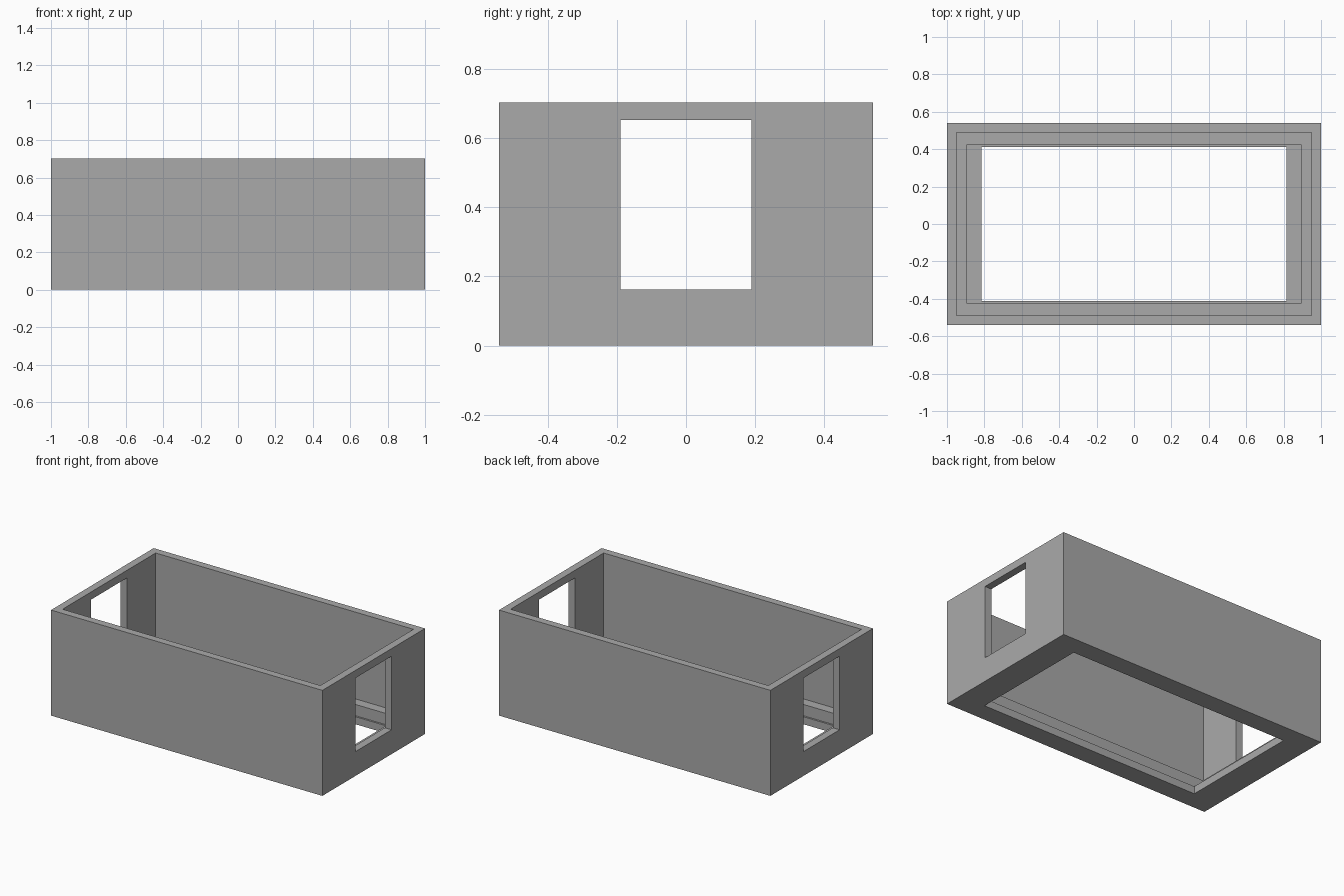
import bpy
import bmesh

cube = bpy.data.objects.get("Cube")
if cube:
    bpy.data.objects.remove(cube, do_unlink=True)

grey = bpy.data.materials.new("plain grey")
grey.use_nodes = True
colour = (0.4, 0.4, 0.4, 1)
grey.diffuse_color = colour
grey.node_tree.nodes["Principled BSDF"].inputs["Base Color"].default_value = colour

HEIGHT = 0.703

# Nested rectangles (half x, half y, z): outside wall, rim, then steps down to the floor opening
rings = [
    (1.0, 0.54, 0), (1.0, 0.54, HEIGHT),
    (0.95, 0.49, HEIGHT), (0.95, 0.49, 0.125),
    (0.893, 0.425, 0.125), (0.893, 0.425, 0.05),
    (0.815, 0.413, 0.05), (0.815, 0.413, 0),
]
bm = bmesh.new()
loops = [[bm.verts.new((sx * x, sy * y, z))
          for sx, sy in ((-1, -1), (1, -1), (1, 1), (-1, 1))]
         for x, y, z in rings]
for a, b in zip(loops, loops[1:] + loops[:1]):
    for i in range(4):
        j = (i + 1) % 4
        bm.faces.new((a[i], a[j], b[j], b[i]))
bmesh.ops.recalc_face_normals(bm, faces=bm.faces)
mesh = bpy.data.meshes.new("stepped_box")
bm.to_mesh(mesh)
bm.free()
mesh.materials.append(grey)
box = bpy.data.objects.new("stepped_box", mesh)
bpy.context.collection.objects.link(box)

# Window openings through both end walls
bpy.ops.mesh.primitive_cube_add(size=1, location=(0, 0, 0.407))
cutter = bpy.context.object
cutter.name = "window_cutter"
cutter.scale = (2.4, 0.378, 0.49)
cutter.data.materials.append(grey)
cutter.hide_render = True
cutter.hide_set(True)
cut = box.modifiers.new("window_openings", 'BOOLEAN')
cut.operation = 'DIFFERENCE'
cut.solver = 'EXACT'
cut.object = cutter
